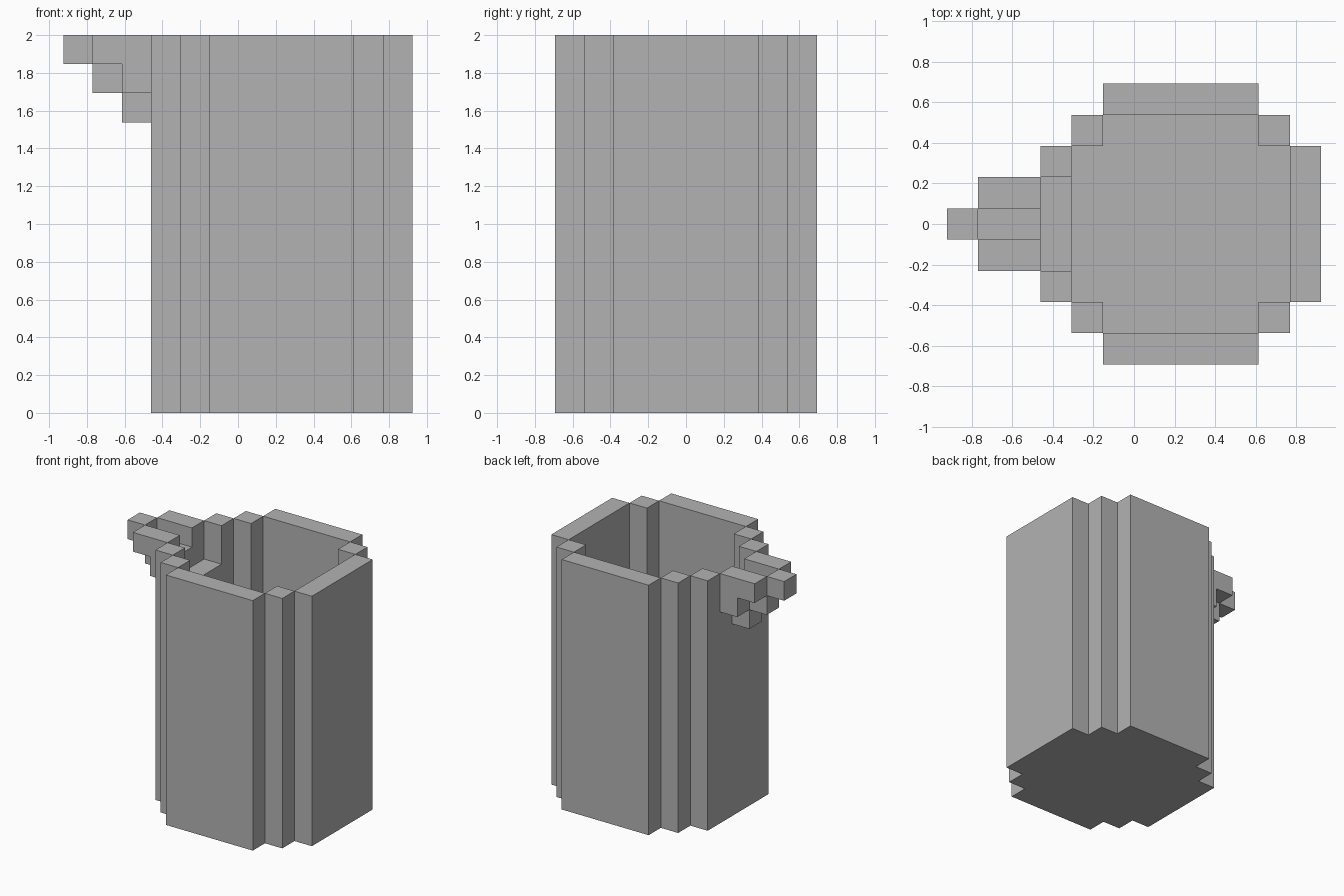
import bpy
import bmesh
from mathutils import Vector

if "Cube" in bpy.data.objects:
    bpy.data.objects.remove(bpy.data.objects["Cube"], do_unlink=True)

U = 2 / 13       # size of one block
TOP = 13         # height in blocks

grey = bpy.data.materials.new("plain_grey")
grey.use_nodes = True
grey.diffuse_color = (0.45, 0.45, 0.45, 1)
grey.node_tree.nodes["Principled BSDF"].inputs["Base Color"].default_value = grey.diffuse_color


def finish(name, bm):
    bmesh.ops.recalc_face_normals(bm, faces=bm.faces)
    mesh = bpy.data.meshes.new(name)
    bm.to_mesh(mesh)
    bm.free()
    mesh.materials.append(grey)
    obj = bpy.data.objects.new(name, mesh)
    bpy.context.collection.objects.link(obj)


def box(name, x, y, z):
    """Box spanning three (low, high) ranges given in blocks."""
    bm = bmesh.new()
    bmesh.ops.create_cube(bm, size=1)
    for v in bm.verts:
        v.co = Vector([U * (r[0] if c < 0 else r[1]) for c, r in zip(v.co, (x, y, z))])
    finish(name, bm)


def box_pair(name, x, y, z):
    """The same box on the back and, mirrored, on the front."""
    box("back_" + name, x, y, z)
    box("front_" + name, x, (-y[1], -y[0]), z)


# Base slab: stepped outline, mirrored front to back
half = [(-3, 2.5), (-2, 2.5), (-2, 3.5), (-1, 3.5), (-1, 4.5),
        (4, 4.5), (4, 3.5), (5, 3.5), (5, 2.5), (6, 2.5)]
outline = half + [(x, -y) for x, y in reversed(half)]
bm = bmesh.new()
base = bm.faces.new([bm.verts.new((x * U, y * U, 0)) for x, y in outline])
side = bmesh.ops.extrude_face_region(bm, geom=[base], use_keep_orig=True)
for v in side["geom"]:
    if isinstance(v, bmesh.types.BMVert):
        v.co.z = U
finish("base", bm)

# Cup walls
wall = (1, TOP)
box_pair("wall", (-1, 4), (3.5, 4.5), wall)
box_pair("left_corner", (4, 5), (2.5, 3.5), wall)
box_pair("right_corner", (-2, -1), (2.5, 3.5), wall)
box("left_wall", (5, 6), (-2.5, 2.5), wall)

# Spout-side wall with a lowered pouring gap
box("spout_wall", (-3, -2), (-2.5, 2.5), (1, 11))
box_pair("gap_post", (-3, -2), (1.5, 2.5), (11, TOP))

# Stepped spout
box_pair("spout_side_outer", (-5, -4), (0.5, 1.5), (12, TOP))
box_pair("spout_side_inner", (-4, -3), (0.5, 1.5), (11, TOP))
box("spout_floor_outer", (-5, -4), (-0.5, 0.5), (11, 12))
box("spout_floor_inner", (-4, -3), (-0.5, 0.5), (10, 12))
box("spout_tip", (-6, -5), (-0.5, 0.5), (12, TOP))
